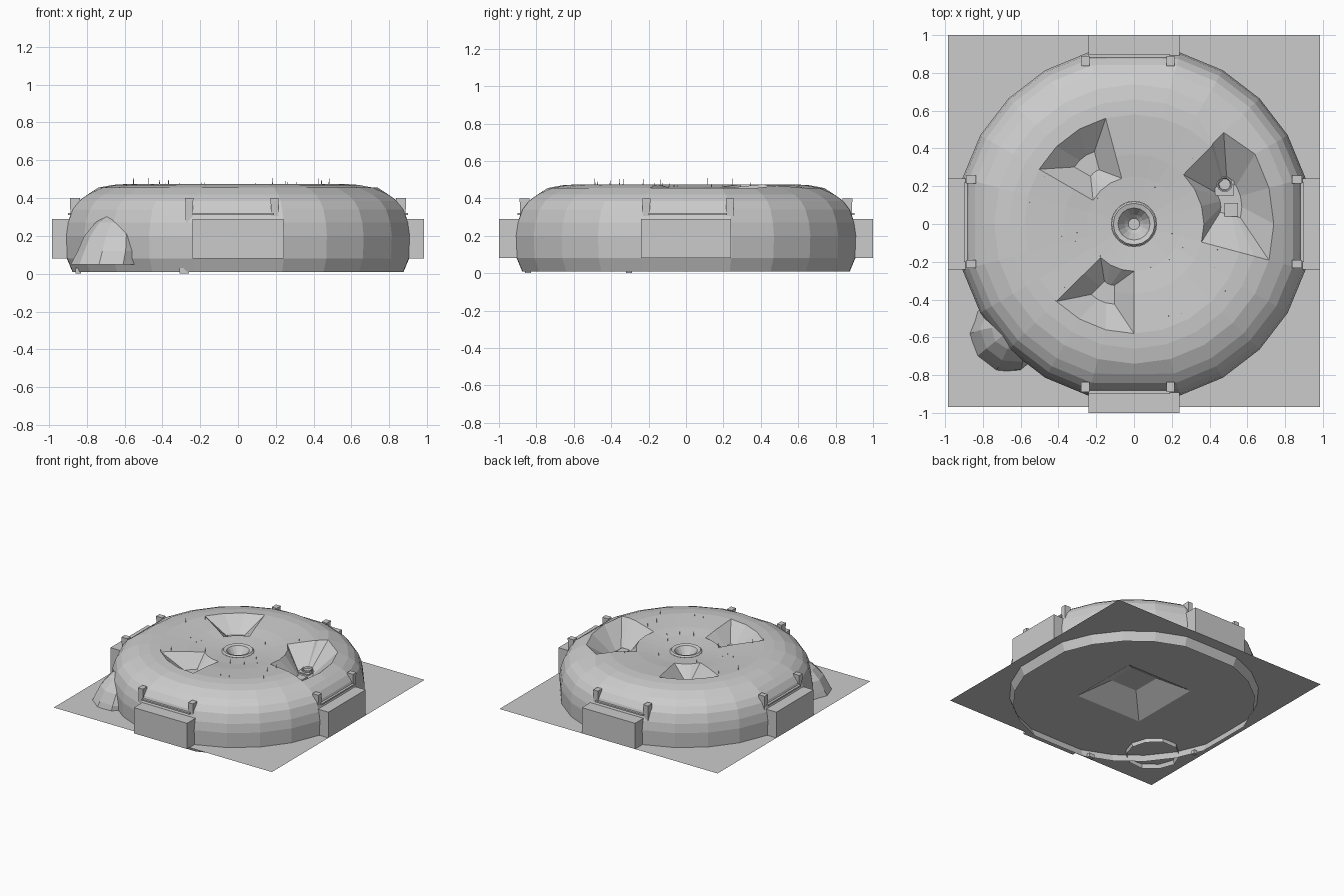
import bpy, bmesh, math, random
from mathutils import Vector

if "Cube" in bpy.data.objects:
    bpy.data.objects.remove(bpy.data.objects["Cube"])

random.seed(4)
SEG = 24
GROUND = 0.08


def make(name, bm):
    bmesh.ops.recalc_face_normals(bm, faces=bm.faces)
    mesh = bpy.data.meshes.new(name)
    bm.to_mesh(mesh)
    bm.free()
    ob = bpy.data.objects.new(name, mesh)
    bpy.context.collection.objects.link(ob)
    return ob


def box(name, x0, x1, y0, y1, z0, z1, flare=1.0):
    """Box whose top can be flared outward."""
    bm = bmesh.new()
    bmesh.ops.create_cube(bm, size=1)
    for v in bm.verts:
        f = flare if v.co.z > 0 else 1
        v.co = Vector(((x0 + x1) / 2 + v.co.x * (x1 - x0) * f,
                       (y0 + y1) / 2 + v.co.y * (y1 - y0) * f,
                       (z0 + z1) / 2 + v.co.z * (z1 - z0)))
    return make(name, bm)


def lathe(name, profile, seg, cx=0, cy=0, lean=0, wobble=0):
    """Stacked rings with a capped end; lean shifts each ring toward +x +y."""
    bm = bmesh.new()
    rings = []
    for n, (r, z) in enumerate(profile):
        ring = []
        for i in range(seg):
            a = 2 * math.pi * i / seg
            rr = r * (1 + random.uniform(-wobble, wobble))
            ring.append(bm.verts.new((cx + n * lean + rr * math.cos(a), cy + n * lean + rr * math.sin(a), z)))
        rings.append(ring)
    for a, b in zip(rings, rings[1:]):
        for i in range(seg):
            j = (i + 1) % seg
            bm.faces.new((a[i], a[j], b[j], b[i]))
    bm.faces.new(rings[-1])
    return make(name, bm)


# Domed shell with three sector-shaped craters
PROFILE = [(0.12, 0.435), (0.25, 0.445), (0.37, 0.46), (0.58, 0.475), (0.66, 0.47),
           (0.74, 0.455), (0.82, 0.42), (0.87, 0.385), (0.905, 0.34), (0.93, 0.27),
           (0.94, 0.2), (0.935, 0.08), (0.905, 0.01)]
# (first ring, last ring, first segment, last segment, floor height)
CRATERS = [(1, 3, 7, 10, 0.36), (1, 3, 15, 18, 0.36), (2, 5, -1, 3, 0.315)]


def in_crater(k, i):
    return any(a <= k < b and (i - s) % SEG < e - s for a, b, s, e, _ in CRATERS)


bm = bmesh.new()
grid = []
for r, z in PROFILE:
    ring = []
    for i in range(SEG):
        rr = r * (0.968 if i % 6 == 0 and r > 0.8 else 1)
        a = 2 * math.pi * i / SEG
        ring.append(bm.verts.new((rr * math.cos(a), rr * math.sin(a), z)))
    grid.append(ring)
# pull in the corner of the large crater
grid[5][3].co = (0.475, 0.485, 0.468)
grid[4][3].co = (0.42, 0.43, 0.47)
for k in range(len(grid) - 1):
    for i in range(SEG):
        if not in_crater(k, i):
            j = (i + 1) % SEG
            bm.faces.new((grid[k][i], grid[k][j], grid[k + 1][j], grid[k + 1][i]))
for a, b, s, e, depth in CRATERS:
    rim = [grid[a][i % SEG] for i in range(s, e + 1)]
    rim += [grid[k][e % SEG] for k in range(a + 1, b)]
    rim += [grid[b][i % SEG] for i in range(e, s - 1, -1)]
    rim += [grid[k][s % SEG] for k in range(b - 1, a, -1)]
    mid = sum((v.co for v in rim), Vector()) / len(rim)
    floor = []
    for v in rim:
        p = mid + (v.co - mid) * 0.3
        floor.append(bm.verts.new((p.x, p.y, depth)))
    n = len(rim)
    for i in range(n):
        j = (i + 1) % n
        bm.faces.new((rim[i], rim[j], floor[j], floor[i]))
    bm.faces.new(floor)
make("dome_shell", bm)

# Central vent with a low collar
lathe("center_vent", [(0.12, 0.435), (0.11, 0.447), (0.085, 0.44), (0.05, 0.39), (0.03, 0.37)], 16)

# Ground sheet, raised in the middle below the dome
bm = bmesh.new()
loops = []
for x0, x1, y0, y1, z in [(-0.985, 0.985, -0.97, 1.0, GROUND), (-0.3, 0.3, -0.3, 0.3, GROUND),
                          (-0.12, 0.12, -0.12, 0.12, 0.2)]:
    loops.append([bm.verts.new(p) for p in ((x0, y0, z), (x1, y0, z), (x1, y1, z), (x0, y1, z))])
for a, b in zip(loops, loops[1:]):
    for i in range(4):
        j = (i + 1) % 4
        bm.faces.new((a[i], a[j], b[j], b[i]))
bm.faces.new(loops[-1])
make("ground_sheet", bm)

# Four gate blocks, each with two posts and a thin rail
for side in (-1, 1):
    tag = "front" if side < 0 else "back"
    y0, y1 = sorted((side * 0.88, side * 1.0))
    box(tag + "_gate", -0.24, 0.24, y0, y1, GROUND, 0.29)
    y0, y1 = sorted((side * 0.84, side * 0.885))
    for n, x in enumerate((-0.258, 0.194)):
        box(f"{tag}_post_{n}", x - 0.018, x + 0.018, y0, y1, 0.27, 0.4, 1.2)
    y0, y1 = sorted((side * 0.87, side * 0.9))
    box(tag + "_rail", -0.24, 0.19, y0, y1, 0.31, 0.322)

    tag = "left" if side < 0 else "right"
    x0, x1 = sorted((side * 0.87, side * 0.985))
    gate = box(tag + "_gate", x0, x1, -0.24, 0.24, GROUND, 0.29)
    x0, x1 = sorted((side * 0.84, side * 0.885))
    for n, y in enumerate((-0.212, 0.235)):
        box(f"{tag}_post_{n}", x0, x1, y - 0.018, y + 0.018, 0.27, 0.4, 1.2)
    x0, x1 = sorted((side * 0.87, side * 0.9))
    box(tag + "_rail", x0, x1, -0.2, 0.22, 0.31, 0.322)

# Rock mound leaning against the front left of the shell
lathe("rock_mound", [(0.205, 0.05), (0.2, 0.12), (0.175, 0.2), (0.12, 0.27), (0.06, 0.32)],
      10, -0.67, -0.585, lean=0.012, wobble=0.05)

# Small drain fitting inside the large crater
box("drain_plate", 0.43, 0.53, 0.15, 0.27, 0.3, 0.325)
lathe("drain_ring", [(0.042, 0.32), (0.042, 0.338), (0.035, 0.338), (0.03, 0.328)], 10, 0.48, 0.21)
box("drain_step", 0.48, 0.55, 0.04, 0.11, 0.3, 0.33)

# Thin stalks scattered on the flat top
count = 0
while count < 20:
    r, a = random.uniform(0.2, 0.6), random.uniform(0, 2 * math.pi)
    k = max(n for n in range(4) if PROFILE[n][0] <= r)
    if in_crater(k, int(a / (2 * math.pi) * SEG)):
        continue
    z = 0.44 + 0.035 * (r - 0.2) / 0.4
    lathe(f"stalk_{count}", [(0.003, z - 0.01), (0.001, z + random.uniform(0.02, 0.04))], 4,
          r * math.cos(a), r * math.sin(a))
    count += 1

# Small feet under the skirt
box("foot_front", -0.31, -0.26, -0.86, -0.83, 0.0, 0.03)
box("foot_left", -0.86, -0.83, -0.32, -0.29, 0.0, 0.03)
